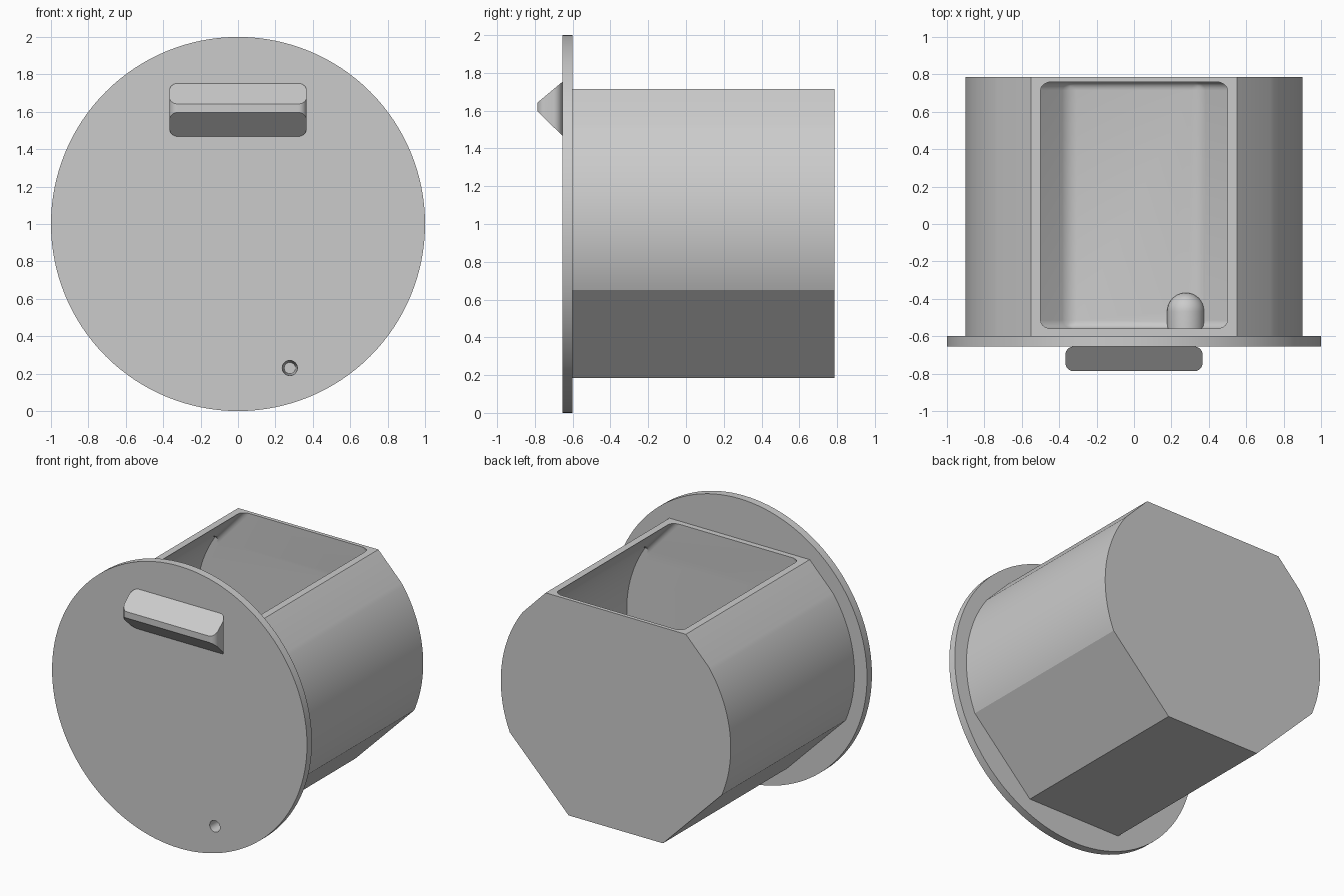
import bpy, bmesh, math
from mathutils import Matrix

if "Cube" in bpy.data.objects:
    bpy.data.objects.remove(bpy.data.objects["Cube"])

GREY = (0.6, 0.6, 0.6, 1)
grey = bpy.data.materials.new("plain grey")
grey.use_nodes = True
grey.diffuse_color = GREY
grey.node_tree.nodes["Principled BSDF"].inputs["Base Color"].default_value = GREY


def make(name, bm):
    """Turn a bmesh into an object with the grey material."""
    bmesh.ops.recalc_face_normals(bm, faces=bm.faces)
    mesh = bpy.data.meshes.new(name)
    bm.to_mesh(mesh)
    bm.free()
    obj = bpy.data.objects.new(name, mesh)
    mesh.materials.append(grey)
    bpy.context.scene.collection.objects.link(obj)
    return obj


def activate(obj):
    bpy.ops.object.select_all(action='DESELECT')
    obj.select_set(True)
    bpy.context.view_layer.objects.active = obj


def cut(obj, cutter):
    activate(obj)
    mod = obj.modifiers.new("cut", 'BOOLEAN')
    mod.operation = 'DIFFERENCE'
    mod.solver = 'EXACT'
    mod.object = cutter
    bpy.ops.object.modifier_apply(modifier=mod.name)


def smooth(obj, angle):
    activate(obj)
    bpy.ops.object.shade_smooth_by_angle(angle=math.radians(angle))


def drum_profile(radius, low, high, bottom, top, steps=32):
    """Mirrored outline: flat floor, slanted lower sides, round flanks, flat top."""
    half = [bottom]
    for i in range(steps + 1):
        a = math.radians(low + (high - low) * i / steps)
        half.append((radius * math.cos(a), 1 + radius * math.sin(a)))
    half.append(top)
    return half + [(-x, z) for x, z in reversed(half)]


def prism(points, y0, y1):
    """Extrude an outline of (x, z) points along y."""
    bm = bmesh.new()
    face = bm.faces.new([bm.verts.new((x, y0, z)) for x, z in points])
    ext = bmesh.ops.extrude_face_region(bm, geom=[face])
    for v in ext["geom"]:
        if isinstance(v, bmesh.types.BMVert):
            v.co.y = y1
    return bm


def cone_y(r_front, r_back, y0, y1, x, z, segments):
    """Cylinder or cone lying along y."""
    bm = bmesh.new()
    bmesh.ops.create_cone(
        bm, cap_ends=True, segments=segments, radius1=r_front, radius2=r_back,
        depth=y1 - y0,
        matrix=Matrix.Translation((x, (y0 + y1) / 2, z)) @ Matrix.Rotation(-math.pi / 2, 4, 'X'))
    return bm


# Drum body
body = make("drum_body", prism(
    drum_profile(0.902, -22.8, 36, (0.37, 0.185), (0.55, 1.715)), -0.6, 0.787))

# Hollow inside the drum, with rounded end and floor edges
bm = prism(drum_profile(0.857, -22.4, 36, (0.352, 0.228), (0.33, 1.9)), -0.56, 0.76)
edges = []
for e in bm.edges:
    a, b = e.verts
    on_end = abs(a.co.y - b.co.y) < 1e-4
    on_floor = max(a.co.z, b.co.z) < 0.3
    if on_end or on_floor:
        edges.append(e)
bmesh.ops.bevel(bm, geom=edges, offset=0.045, segments=5, profile=0.5, affect='EDGES')
hollow = make("hollow_cutter", bm)

# Round-ended boss left standing on the floor behind the hole
HOLE_X, HOLE_Z = 0.277, 0.23
bm = bmesh.new()
bmesh.ops.create_uvsphere(bm, u_segments=40, v_segments=20, radius=0.1,
                          matrix=Matrix.Rotation(-math.pi / 2, 4, 'X'))
for v in bm.verts:
    if v.co.y < -0.001:
        v.co.y -= 0.2
    v.co.x += HOLE_X
    v.co.y -= 0.468
    v.co.z += HOLE_Z
boss = make("boss_shape", bm)
cut(hollow, boss)
cut(body, hollow)

# Front plate
plate = make("front_plate", cone_y(1, 1, -0.655, -0.6, 0, 1, 128))

# Tapered pin hole through the plate into the boss
hole = make("hole_cutter", cone_y(0.041, 0.03, -0.66, -0.46, HOLE_X, HOLE_Z, 32))
cut(plate, hole)
cut(body, hole)
for helper in (hollow, boss, hole):
    bpy.data.objects.remove(helper)

# Wedge handle: rounded plan whose height shrinks towards the tip
BASE, TIP, HALF, R = -0.655, -0.787, 0.367, 0.045
plan = []
corners = ((HALF - R, BASE - R, 0), (R - HALF, BASE - R, 90),
           (R - HALF, TIP + R, 180), (HALF - R, TIP + R, 270))
for cx, cy, start in corners:
    for i in range(9):
        a = math.radians(start + 90 * i / 8)
        plan.append((cx + R * math.cos(a), cy + R * math.sin(a)))
bm = bmesh.new()
rings = []
for z_tip, z_base in ((1.597, 1.468), (1.642, 1.752)):
    rings.append([bm.verts.new((x, y, z_tip + (z_base - z_tip) * (y - TIP) / (BASE - TIP)))
                  for x, y in plan])
for ring in rings:
    bm.faces.new(ring)
for i in range(len(plan)):
    j = (i + 1) % len(plan)
    bm.faces.new((rings[0][i], rings[0][j], rings[1][j], rings[1][i]))
handle = make("handle", bm)

for part in (body, plate, handle):
    smooth(part, 20)
